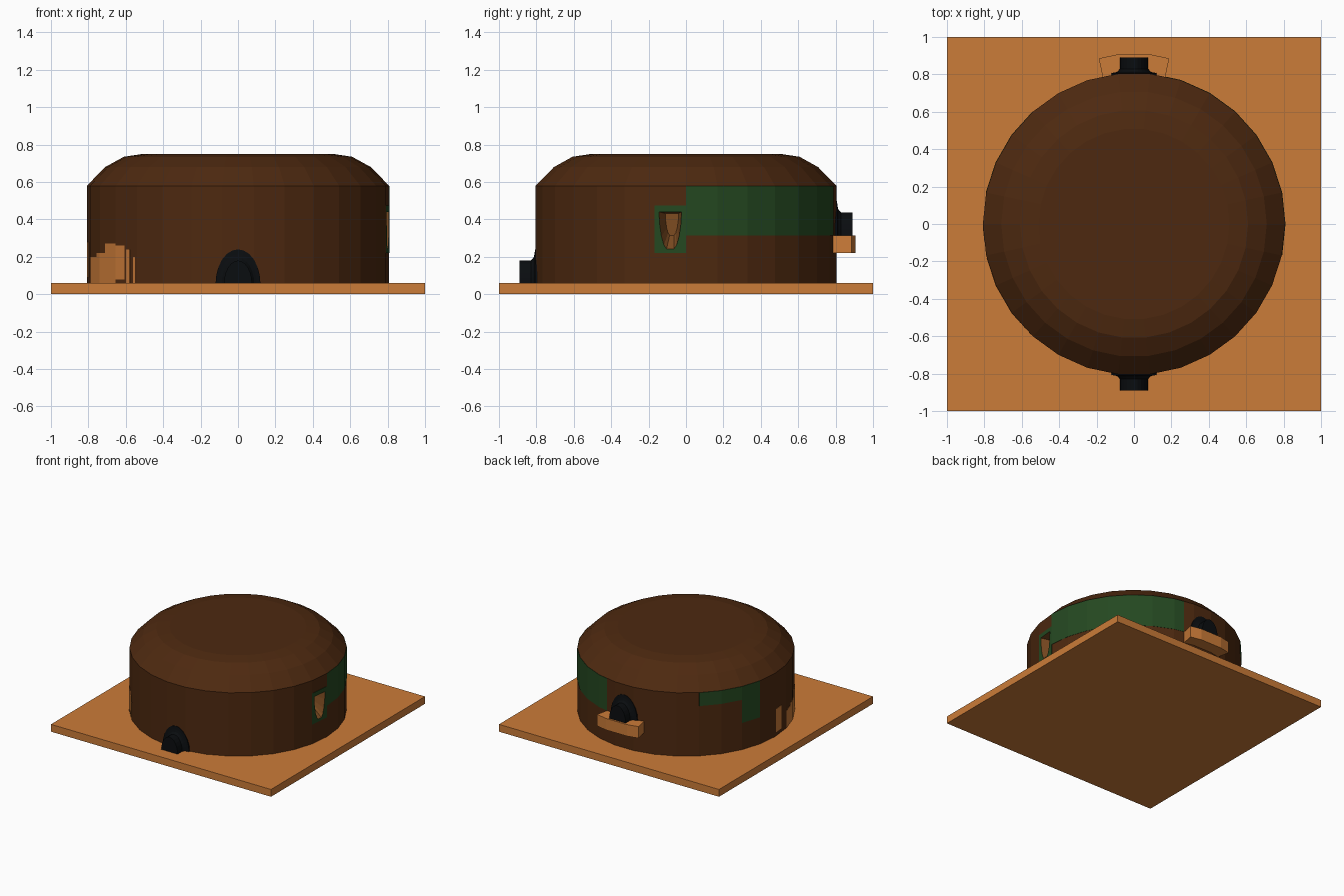
import bpy, bmesh, math

if "Cube" in bpy.data.objects:
    bpy.data.objects.remove(bpy.data.objects["Cube"])

SIDES, R, STEP = 30, 0.808, 12


def mat(name, rgb):
    m = bpy.data.materials.new(name)
    m.diffuse_color = (*rgb, 1)
    m.use_nodes = True
    m.node_tree.nodes["Principled BSDF"].inputs["Base Color"].default_value = m.diffuse_color
    return m


ORANGE = mat("orange_clay", (0.60, 0.20, 0.04))
BROWN = mat("brown_mud", (0.075, 0.022, 0.005))
GREEN = mat("green_moss", (0.018, 0.065, 0.015))
BLACK = mat("black_opening", (0.003, 0.004, 0.005))
TAN = mat("inner_brown", (0.20, 0.07, 0.015))


def make(name, verts, faces, material):
    me = bpy.data.meshes.new(name)
    me.from_pydata(verts, [], faces)
    bm = bmesh.new()
    bm.from_mesh(me)
    bmesh.ops.recalc_face_normals(bm, faces=bm.faces)
    bm.to_mesh(me)
    bm.free()
    me.materials.append(material)
    ob = bpy.data.objects.new(name, me)
    bpy.context.collection.objects.link(ob)
    return ob


def loft(name, rings, material):
    """Skin closed rings of equal length and cap both ends."""
    n = len(rings[0])
    faces = [tuple(range(n)), tuple(range((len(rings) - 1) * n, len(rings) * n))]
    for k in range(len(rings) - 1):
        for i in range(n):
            j = (i + 1) % n
            faces.append((k * n + i, k * n + j, (k + 1) * n + j, (k + 1) * n + i))
    return make(name, [p for r in rings for p in r], faces, material)


def on_wall(deg, radius):
    """Point on the 30-sided wall outline of a given corner radius."""
    r = radius * math.cos(math.radians(6)) / math.cos(math.radians(deg % STEP - 6))
    a = math.radians(deg)
    return r * math.cos(a), r * math.sin(a)


def wall_block(name, a0, a1, z0, z1, r0, r1, material):
    """Box following the wall facets from angle a0 to a1."""
    angles = [a0] + [a for a in range(-360, 360, STEP) if a0 < a < a1] + [a1]
    rings = []
    for a in angles:
        (xi, yi), (xo, yo) = on_wall(a, r0), on_wall(a, r1)
        rings.append([(xi, yi, z0), (xo, yo, z0), (xo, yo, z1), (xi, yi, z1)])
    return loft(name, rings, material)


# base plate
bpy.ops.mesh.primitive_cube_add(size=2, location=(0, 0, 0.03))
base = bpy.context.object
base.name = "base_plate"
base.scale.z = 0.03
base.data.materials.append(ORANGE)

# round body with sloped shoulder and flat roof
profile = [(R, 0.05), (R, 0.58), (0.71, 0.68), (0.61, 0.735), (0.51, 0.75)]
body = loft("round_body", [[(*on_wall(i * STEP, r), z) for i in range(SIDES)]
                           for r, z in profile], BROWN)

# green wall panels
OUT = R + 0.002
wall_block("right_panel", 0, 78, 0.315, 0.58, R - 0.02, OUT, GREEN)
wall_block("left_strip", 132, 156, 0.47, 0.58, R - 0.02, OUT, GREEN)
wall_block("left_block", 156, 168, 0.28, 0.58, R - 0.02, OUT, GREEN)
frame = wall_block("window_frame", -12, 0, 0.22, 0.475, R - 0.02, OUT, GREEN)

# worn orange patches, front left
for i, (a0, a1, z0, z1) in enumerate([(181, 187, .09, .28), (193, 200, .06, .20),
                                      (200, 208, .06, .22), (208, 216, .06, .27),
                                      (216, 221, .08, .26), (222, 224, .06, .24),
                                      (226, 227, .06, .20)]):
    wall_block(f"worn_patch_{i}", a0, a1, z0, z1, R - 0.02, OUT, ORANGE)

# window recess cut through frame and body
half = [(0.06, 0.44), (0.057, 0.38), (0.047, 0.31), (0.034, 0.265), (0.02, 0.245)]
outline = half + [(-y, z) for y, z in reversed(half)]
a = math.radians(-6)
rings = []
for d, s in [(0.86, 1.12), (0.80, 1.0), (0.72, 0.6)]:
    rings.append([(d * math.cos(a) - y * s * math.sin(a), d * math.sin(a) + y * s * math.cos(a),
                   0.42 + (z - 0.42) * s) for y, z in outline])
cutter = loft("window_cutter", rings, TAN)
cutter.hide_render = True
cutter.hide_viewport = True
cutter.display_type = 'WIRE'
for ob in (body, frame):
    m = ob.modifiers.new("window", 'BOOLEAN')
    m.object = cutter
    m.solver = 'EXACT'
    m.material_mode = 'TRANSFER'


# arched tunnel openings that flare where they meet the wall
def tunnel(name, side, z0):
    sections = [(0.76, 0.12, 0.185), (0.807, 0.12, 0.185), (0.81, 0.10, 0.16),
                (0.815, 0.087, 0.14), (0.83, 0.075, 0.125), (0.89, 0.075, 0.125)]
    rings = [[(w * math.cos(math.pi * i / 12), side * y, z0 + h * math.sin(math.pi * i / 12))
              for i in range(13)] for y, w, h in sections]
    return loft(name, rings, BLACK)


tunnel("front_entrance", -1, 0.055)
tunnel("back_entrance", 1, 0.313)

# balcony under the back entrance
wall_block("back_balcony", 78, 102, 0.22, 0.315, R - 0.02, 0.91, ORANGE)
